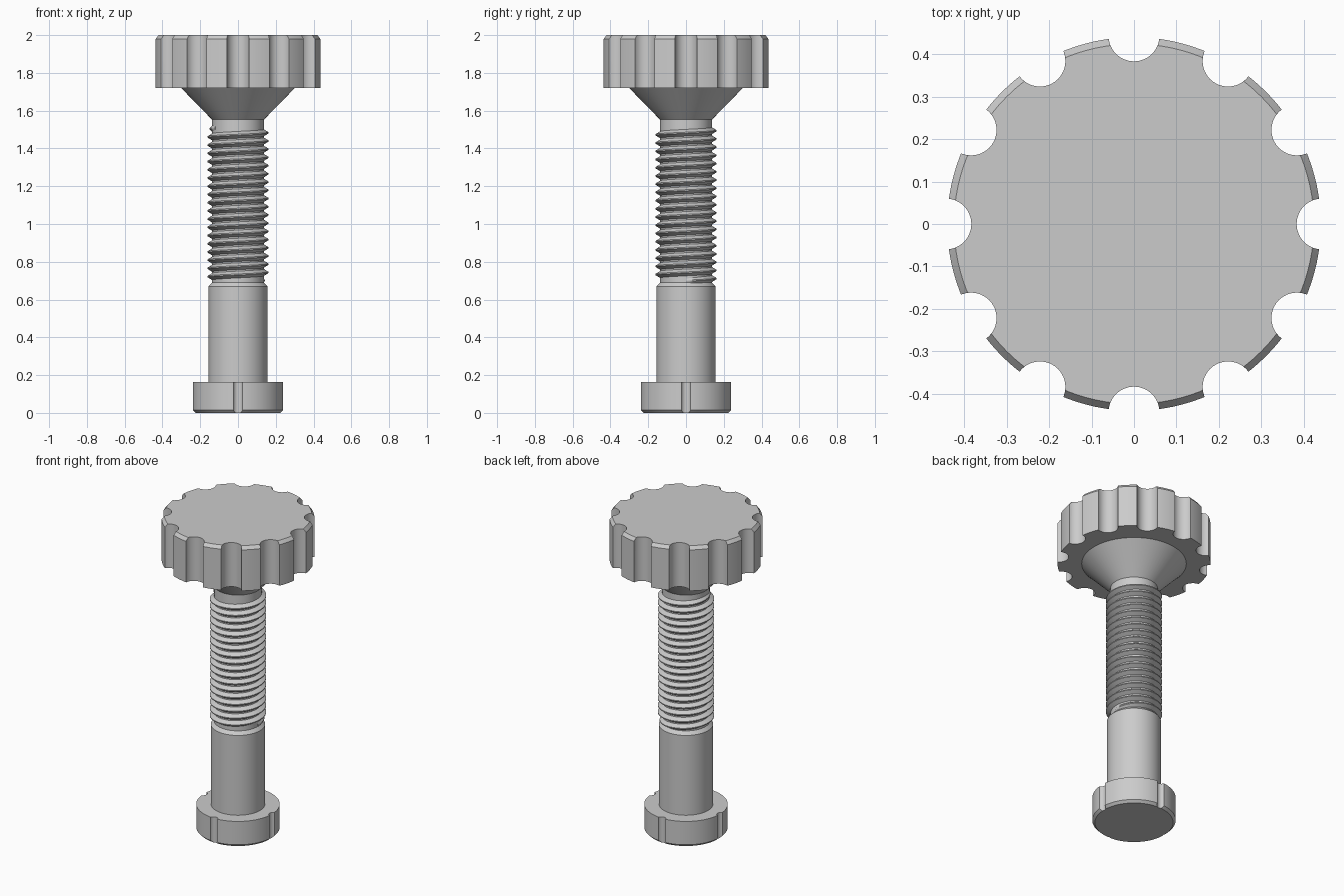
import bpy
import bmesh
from math import cos, sin, tau, radians

default_cube = bpy.data.objects.get("Cube")
if default_cube:
    bpy.data.objects.remove(default_cube, do_unlink=True)

GREY = (0.6, 0.6, 0.6, 1.0)
steel = bpy.data.materials.new("grey steel")
steel.use_nodes = True
steel.diffuse_color = GREY
steel.node_tree.nodes["Principled BSDF"].inputs["Base Color"].default_value = GREY


def make_object(name, bm):
    bmesh.ops.recalc_face_normals(bm, faces=bm.faces)
    mesh = bpy.data.meshes.new(name)
    bm.to_mesh(mesh)
    bm.free()
    mesh.materials.append(steel)
    obj = bpy.data.objects.new(name, mesh)
    bpy.context.collection.objects.link(obj)
    return obj


def activate(obj):
    bpy.ops.object.select_all(action='DESELECT')
    obj.select_set(True)
    bpy.context.view_layer.objects.active = obj


def smooth(obj):
    activate(obj)
    bpy.ops.object.shade_smooth_by_angle(angle=radians(30))


def loft(bm, rings, closed_section=False):
    """Skin consecutive loops of vertices; cap both ends."""
    for a, b in zip(rings, rings[1:]):
        n = len(a)
        for i in range(n):
            j = (i + 1) % n
            bm.faces.new((a[i], a[j], b[j], b[i]))
    bm.faces.new(rings[0])
    bm.faces.new(rings[-1])


def add_lathe(bm, profile, sides, cx=0.0, cy=0.0):
    rings = []
    for r, z in profile:
        rings.append([bm.verts.new((cx + r * cos(tau * i / sides),
                                    cy + r * sin(tau * i / sides), z))
                      for i in range(sides)])
    loft(bm, rings)


def lathe(name, profile, sides=72):
    bm = bmesh.new()
    add_lathe(bm, profile, sides)
    return make_object(name, bm)


def cut_flutes(obj, count, distance, radius, low, high):
    """Cut evenly spaced vertical round grooves into the rim."""
    bm = bmesh.new()
    for k in range(count):
        a = tau * k / count
        add_lathe(bm, [(radius, low), (radius, high)], 32,
                  distance * cos(a), distance * sin(a))
    cutter = make_object(obj.name + "_cutter", bm)
    cutter.hide_render = True
    mod = obj.modifiers.new("flutes", 'BOOLEAN')
    mod.operation = 'DIFFERENCE'
    mod.solver = 'EXACT'
    mod.object = cutter
    activate(obj)
    bpy.ops.object.modifier_apply(modifier=mod.name)
    bpy.data.objects.remove(cutter, do_unlink=True)


# Fluted hand knob with a chamfered top rim
knob = lathe("knob", [(0.44, 1.72), (0.44, 1.98), (0.424, 2.0)], 120)
cut_flutes(knob, 12, 0.443, 0.06, 1.6, 2.1)

# Conical flare under the knob, running into the threaded core
flare = lathe("flare", [(0.137, 1.54), (0.137, 1.552), (0.302, 1.721)])
core = lathe("thread_core", [(0.137, 0.66), (0.137, 1.545)])

# Plain shank with a small shoulder at the thread run-out
shank = lathe("shank", [(0.156, 0.15), (0.156, 0.67), (0.137, 0.69)])

# Foot with four small grooves and a chamfered lower edge
foot = lathe("foot", [(0.225, 0.0), (0.24, 0.015), (0.24, 0.163)], 96)
cut_flutes(foot, 4, 0.247, 0.026, -0.1, 0.3)

# Right-handed helical ridge, tapering into the core at both ends
PITCH, TURNS, STEPS = 0.0435, 18.6, 48
total = int(TURNS * STEPS)
bm = bmesh.new()
sections = []
for s in range(total + 1):
    a = tau * s / STEPS
    z = 0.70 + PITCH * s / STEPS
    taper = min(1.0, (s + 2) / 12, (total - s + 2) / 12)
    crest = 0.137 + 0.025 * taper
    section = [(0.132, -0.021), (crest, -0.003), (crest, 0.003), (0.132, 0.021)]
    sections.append([bm.verts.new((r * cos(a), r * sin(a), z + dz))
                     for r, dz in section])
loft(bm, sections)
thread = make_object("thread", bm)

for part in (knob, flare, core, shank, foot, thread):
    smooth(part)
